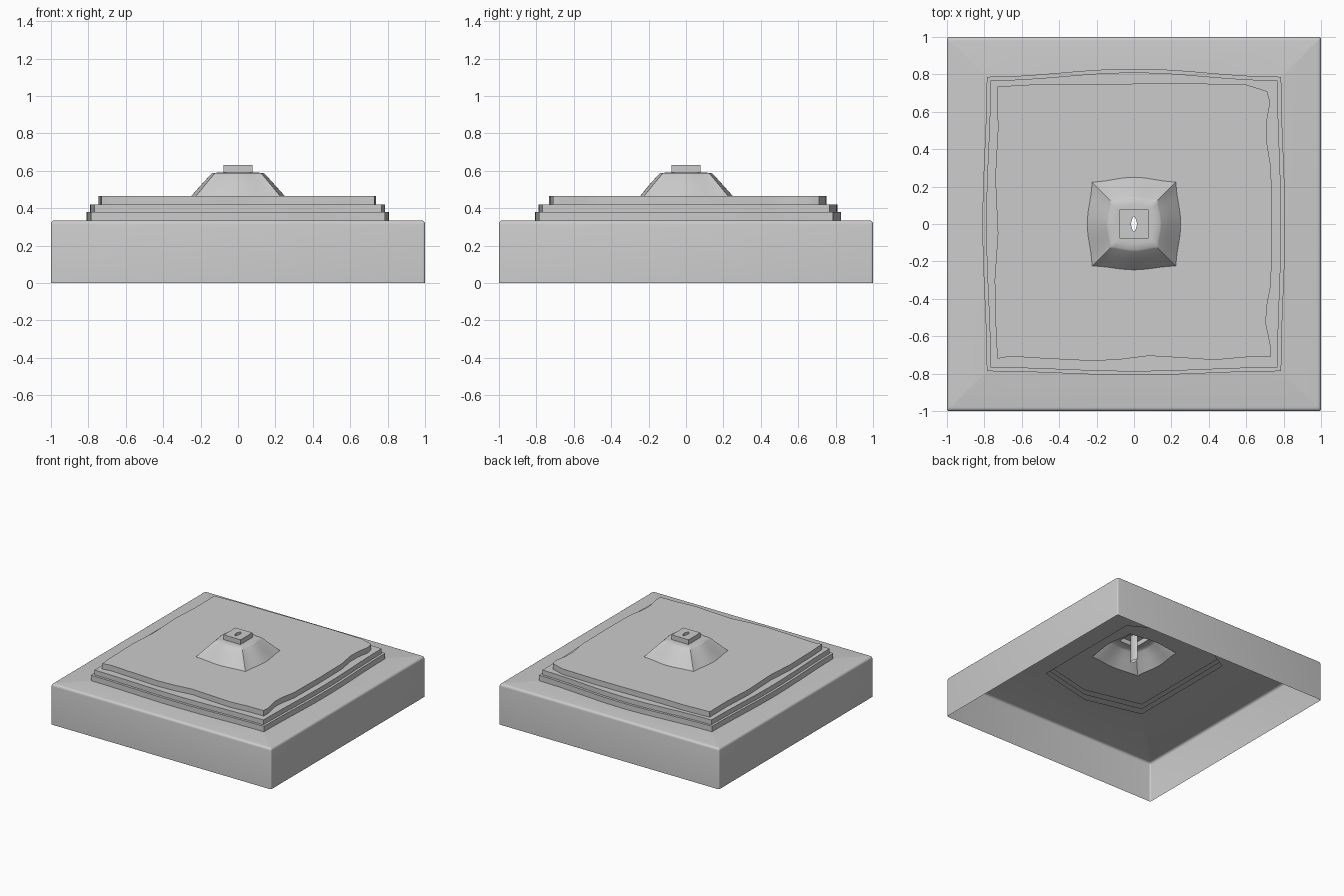
import bpy, bmesh, math

if "Cube" in bpy.data.objects:
    bpy.data.objects.remove(bpy.data.objects["Cube"])


def finish(bm, name, angle=30):
    bmesh.ops.remove_doubles(bm, verts=bm.verts, dist=1e-5)
    bmesh.ops.recalc_face_normals(bm, faces=bm.faces)
    me = bpy.data.meshes.new(name)
    bm.to_mesh(me)
    bm.free()
    ob = bpy.data.objects.new(name, me)
    bpy.context.collection.objects.link(ob)
    bpy.ops.object.select_all(action='DESELECT')
    ob.select_set(True)
    bpy.context.view_layer.objects.active = ob
    bpy.ops.object.shade_smooth_by_angle(angle=math.radians(angle))
    return ob


def loft(bm, rings):
    """Skin a list of (outline, z) rings with equal point counts."""
    loops = [[bm.verts.new((x, y, z)) for x, y in pts] for pts, z in rings]
    for a, b in zip(loops, loops[1:]):
        for i in range(len(a)):
            j = (i + 1) % len(a)
            bm.faces.new((a[i], a[j], b[j], b[i]))


def sheet(bm, outlines, z):
    """Flat face at height z; the second outline is a hole."""
    edges = []
    for pts in outlines:
        vs = [bm.verts.new((x, y, z)) for x, y in pts]
        edges += [bm.edges.new((vs[i - 1], vs[i])) for i in range(len(vs))]
    bmesh.ops.triangle_fill(bm, edges=edges, use_beauty=True, normal=(0, 0, 1))


def round_square(s, r, n=4):
    pts = []
    for k, (sx, sy) in enumerate(((1, 1), (-1, 1), (-1, -1), (1, -1))):
        for i in range(n + 1):
            a = (k + i / n) * math.pi / 2
            pts.append((sx * (s - r) + r * math.cos(a), sy * (s - r) + r * math.sin(a)))
    return pts


def bulged(c, right, top, left, bottom, n=16):
    """Square of half-size c whose sides bow out to the given middles."""
    pts = []
    for k, m in enumerate((right, top, left, bottom)):
        for i in range(n):
            t = -1 + 2 * i / n
            d = c + (m - c) * math.cos(t * math.pi / 2) ** 2
            u = t * c
            pts.append(((d, u), (-u, d), (-d, -u), (u, -d))[k])
    return pts


# opening shared by the case and the lower layers
opening = [(.47, .47), (0, .74), (-.47, .47), (-.47, -.47), (0, -.58), (.47, -.47)]

# case, open underneath
bm = bmesh.new()
case = [(round_square(1, .012), 0), (round_square(1, .012), .315)]
for i in range(1, 5):
    a = i / 4 * math.pi / 2
    case.append((round_square(.98 + .02 * math.cos(a), .012), .315 + .02 * math.sin(a)))
loft(bm, case)
sheet(bm, [case[-1][0], opening], .335)
finish(bm, "case", 50)

# two bowed lower layers
for name, outline, z0, z1 in (
        ("lower_layer", bulged(.787, .808, .83, .81, .808), .335, .38),
        ("middle_layer", bulged(.768, .787, .81, .79, .788), .38, .42)):
    bm = bmesh.new()
    loft(bm, [(outline, z0), (outline, z1)])
    sheet(bm, [outline, opening], z1)
    finish(bm, name)

# uneven top layer
mound_base = bulged(.225, .25, .25, .25, .245)
wavy = [(.73, -.71), (.732, -.66), (.705, -.53), (.71, -.44), (.733, -.32), (.737, 0),
        (.733, .3), (.708, .45), (.71, .55), (.728, .65), (.712, .71), (.6, .745),
        (.3, .752), (0, .75), (-.3, .745), (-.5, .748), (-.73, .735), (-.728, .5),
        (-.742, .25), (-.728, -.05), (-.745, -.3), (-.738, -.6), (-.73, -.72),
        (-.66, -.708), (-.5, -.718), (-.22, -.732), (-.08, -.725), (.08, -.705),
        (.25, -.715), (.43, -.727), (.6, -.712)]
bm = bmesh.new()
loft(bm, [(wavy, .42), (wavy, .465)])
sheet(bm, [wavy, mound_base], .465)
finish(bm, "top_layer", 40)

# hollow mound
cap_square = [(.077, .077), (-.077, .077), (-.077, -.077), (.077, -.077)]
shoulder = bulged(.095, .103, .103, .103, .103)
bm = bmesh.new()
loft(bm, [(mound_base, .465), (bulged(.172, .192, .192, .192, .192), .53),
          (bulged(.13, .147, .147, .147, .147), .58),
          (bulged(.122, .138, .138, .138, .138), .587), (shoulder, .591)])
sheet(bm, [shoulder, cap_square], .591)
finish(bm, "mound", 50)

# square cap with a slit running down into a hollow stem
slit = [(.016 * math.cos(a) * abs(math.cos(a)), .042 * math.sin(a))
        for a in (i * math.pi / 8 for i in range(16))]
bm = bmesh.new()
loft(bm, [(cap_square, .591), (cap_square, .63)])
sheet(bm, [cap_square, slit], .63)
finish(bm, "cap")
bm = bmesh.new()
loft(bm, [(slit, .41), (slit, .63)])
finish(bm, "stem", 50)
